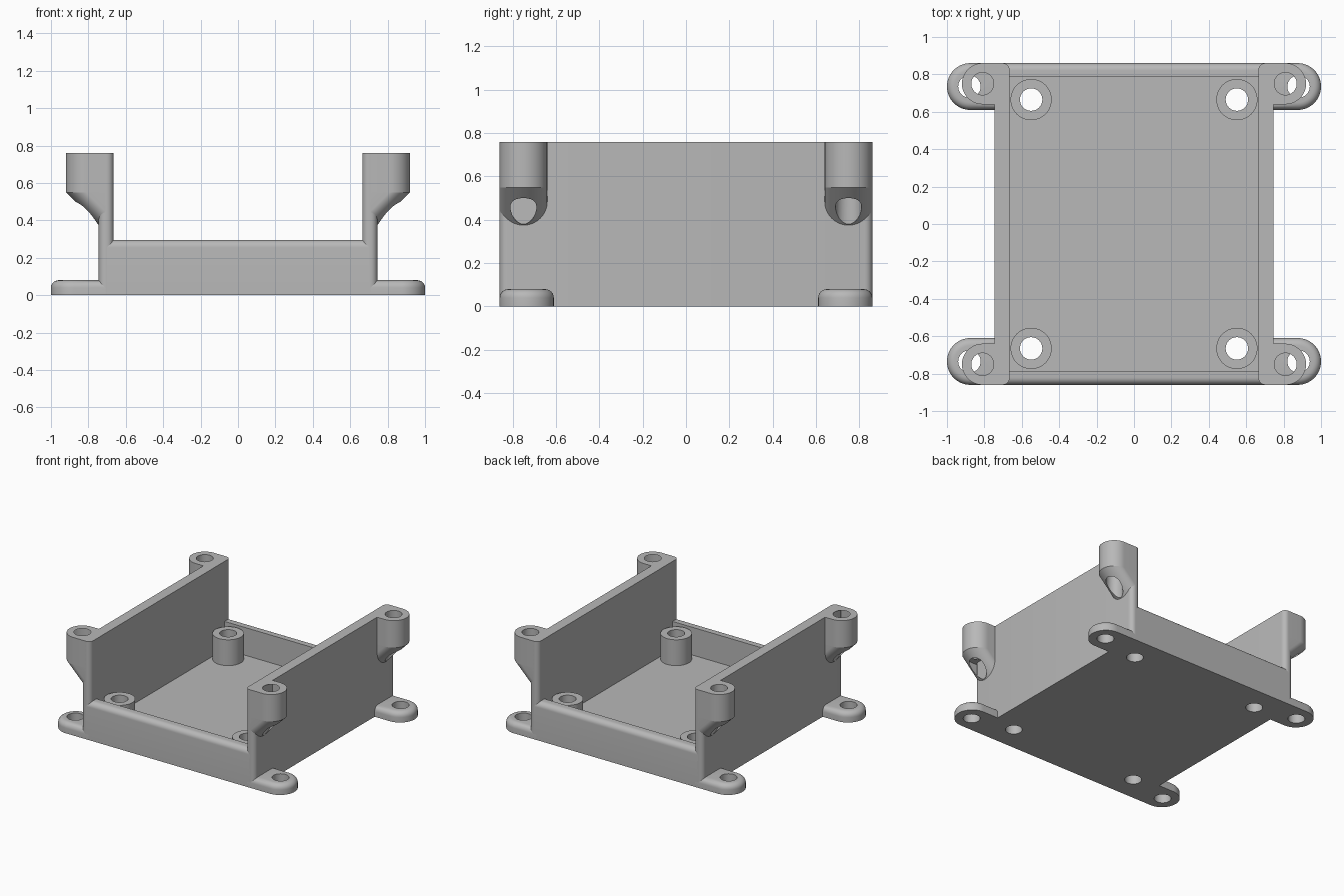
import bpy, bmesh
from math import cos, sin, pi
from mathutils import Vector

cube = bpy.data.objects.get("Cube")
if cube:
    bpy.data.objects.remove(cube, do_unlink=True)

grey = bpy.data.materials.new("plain_grey")
grey.use_nodes = True
colour = (0.48, 0.48, 0.48, 1)
grey.diffuse_color = colour
grey.node_tree.nodes["Principled BSDF"].inputs["Base Color"].default_value = colour

# Main dimensions
HX, HY = 0.745, 0.86        # outer half sizes of the tray
WALL, FLOOR = 0.08, 0.08
TOP, LIP = 0.76, 0.295      # side wall and end wall heights
ROUND, HOLE = 0.04, 0.06
INX, INY = HX - WALL, HY - 0.075
CORNERS = [(sx, sy) for sx in (-1, 1) for sy in (-1, 1)]


def arc(cx, cy, r, start, end, n):
    return [(cx + r * cos(start + (end - start) * i / n),
             cy + r * sin(start + (end - start) * i / n)) for i in range(n + 1)]


def rounded_rect(x0, x1, y0, y1, r):
    return (arc(x1 - r, y1 - r, r, 0, pi / 2, 6) + arc(x0 + r, y1 - r, r, pi / 2, pi, 6)
            + arc(x0 + r, y0 + r, r, pi, 1.5 * pi, 6) + arc(x1 - r, y0 + r, r, 1.5 * pi, 2 * pi, 6))


def d_shape(x0, cx, cy, r):
    return [(x0, cy - r)] + arc(cx, cy, r, -pi / 2, pi / 2, 32) + [(x0, cy + r)]


def sweep(points, *steps):
    """Extrude a closed outline through a list of offsets."""
    bm = bmesh.new()
    face = bm.faces.new([bm.verts.new(p) for p in points])
    for step in steps:
        geom = bmesh.ops.extrude_face_region(bm, geom=[face], use_keep_orig=face.index == 0)["geom"]
        moved = [g for g in geom if isinstance(g, bmesh.types.BMVert)]
        bmesh.ops.translate(bm, verts=moved, vec=Vector(step))
        face = [g for g in geom if isinstance(g, bmesh.types.BMFace)][0]
        face.index = 1
    return bm


def finish(bm, name, sx=1, sy=1, smooth=True):
    """Mirror into place and turn into an object."""
    for v in bm.verts:
        v.co.x *= sx
        v.co.y *= sy
    bmesh.ops.recalc_face_normals(bm, faces=bm.faces)
    mesh = bpy.data.meshes.new(name)
    bm.to_mesh(mesh)
    bm.free()
    mesh.materials.append(grey)
    obj = bpy.data.objects.new(name, mesh)
    bpy.context.collection.objects.link(obj)
    return obj


def drill(obj, centres):
    """Cut vertical screw holes."""
    for x, y in centres:
        ring = arc(x, y, HOLE, 0, 2 * pi, 32)[:-1]
        cutter = finish(sweep([(a, b, -0.1) for a, b in ring], (0, 0, 1)), "hole_cutter")
        cutter.hide_render = True
        mod = obj.modifiers.new("hole", "BOOLEAN")
        mod.operation, mod.solver, mod.object = "DIFFERENCE", "EXACT", cutter
        bpy.context.view_layer.objects.active = obj
        bpy.ops.object.modifier_apply(modifier=mod.name)
        bpy.data.objects.remove(cutter, do_unlink=True)


def smooth(obj):
    bpy.ops.object.select_all(action="DESELECT")
    obj.select_set(True)
    bpy.context.view_layer.objects.active = obj
    bpy.ops.object.shade_smooth_by_angle(angle=0.6)


parts = []
posts = [(sx * 0.55, sy * 0.665) for sx, sy in CORNERS]

# Floor with four holes
floor = finish(sweep([(-INX, -INY, 0), (INX, -INY, 0), (INX, INY, 0), (-INX, INY, 0)],
                     (0, 0, FLOOR)), "floor")
drill(floor, posts)
parts.append(floor)

# Tall side walls with rounded vertical edges
for sx, side in ((-1, "right"), (1, "left")):
    outline = rounded_rect(INX, HX, -HY, HY, ROUND * 0.9)
    parts.append(finish(sweep([(x, y, 0) for x, y in outline], (0, 0, TOP)), side + "_wall", sx))

# Low end walls with a rounded outer lip
for sy, end in ((-1, "front"), (1, "back")):
    outline = [(INY, 0), (HY, 0)] + arc(HY - ROUND, LIP - ROUND, ROUND, 0, pi / 2, 8) + [(INY, LIP)]
    half = HX - ROUND
    parts.append(finish(sweep([(-half, y, z) for y, z in outline], (2 * half, 0, 0)),
                        end + "_wall", 1, sy))

for (sx, sy), post in zip(CORNERS, posts):
    label = ("front" if sy < 0 else "back") + ("_right" if sx < 0 else "_left")

    # Standoff post inside the tray
    ring = arc(post[0], post[1], 0.11, 0, 2 * pi, 48)[:-1]
    standoff = finish(sweep([(x, y, FLOOR) for x, y in ring], (0, 0, 0.2)), label + "_standoff")
    drill(standoff, [post])

    # Mounting foot with a rounded upper rim
    bm = sweep([(x, y, 0) for x, y in d_shape(0.68, 0.875, 0.735, 0.125)], (0, 0, FLOOR))
    rim = [e for e in bm.edges if all(v.co.z > FLOOR - 0.001 for v in e.verts)]
    bmesh.ops.bevel(bm, geom=rim, offset=ROUND, segments=6, profile=0.5, affect="EDGES")
    foot = finish(bm, label + "_foot", sx, sy)
    drill(foot, [(sx * 0.88, sy * 0.735)])

    # Screw boss: straight barrel, then slanting back into the wall
    bm = sweep([(x, y, TOP) for x, y in d_shape(0.67, 0.81, 0.75, 0.11)],
               (0, 0, 0.55 - TOP), (-0.3, 0, -0.3))
    cut = bmesh.ops.bisect_plane(bm, geom=bm.verts[:] + bm.edges[:] + bm.faces[:],
                                 plane_co=(HX - ROUND, 0, 0), plane_no=(1, 0, 0), clear_inner=True)
    bmesh.ops.holes_fill(bm, edges=[g for g in cut["geom_cut"] if isinstance(g, bmesh.types.BMEdge)])
    boss = finish(bm, label + "_screw_boss", sx, sy)
    drill(boss, [(sx * 0.81, sy * 0.75)])

    parts += [standoff, foot, boss]

for part in parts:
    smooth(part)
